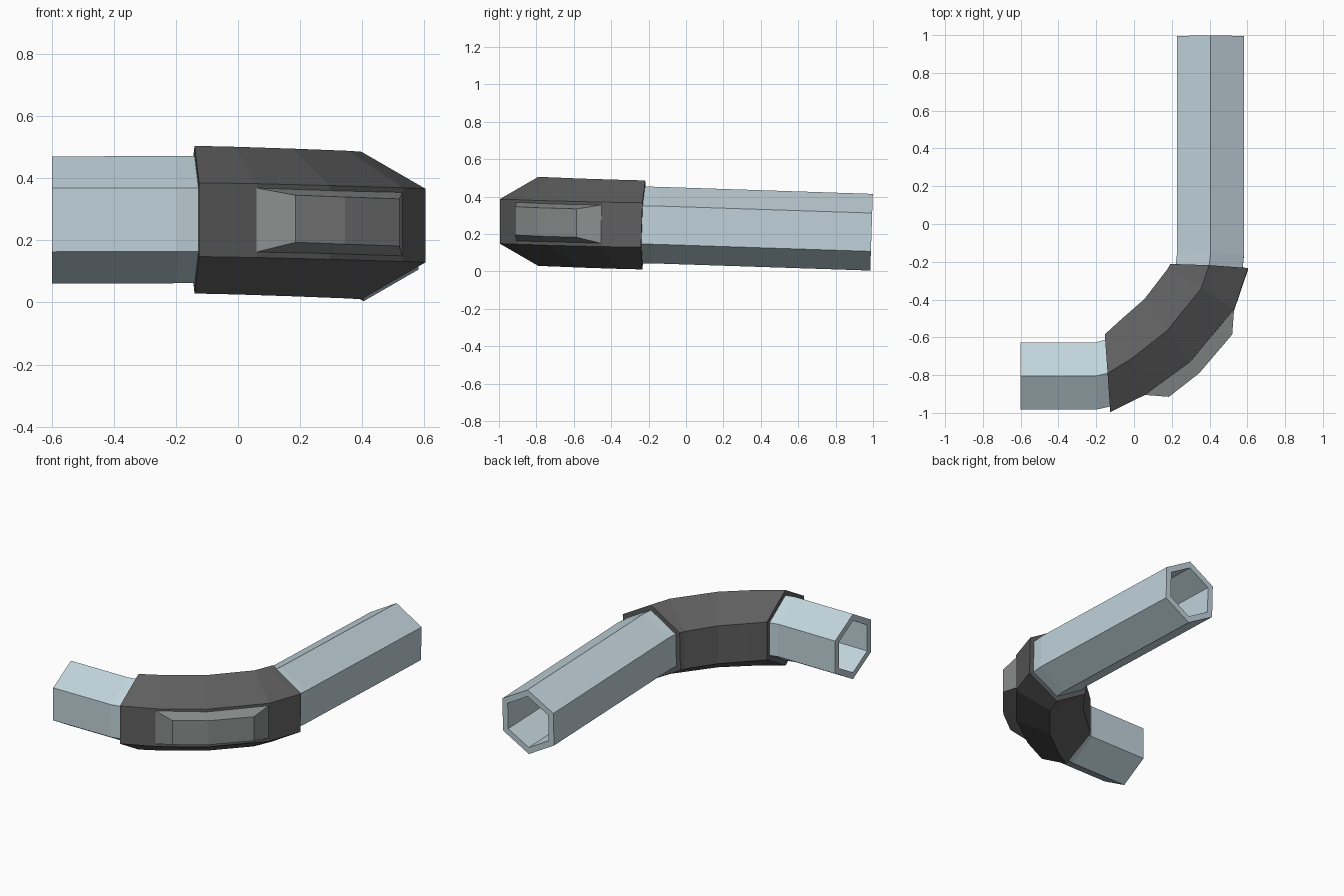
import bpy, math
from mathutils import Vector

if "Cube" in bpy.data.objects:
    bpy.data.objects.remove(bpy.data.objects["Cube"])


def material(name, rgb):
    m = bpy.data.materials.new(name)
    m.diffuse_color = (*rgb, 1)
    m.use_nodes = True
    m.node_tree.nodes["Principled BSDF"].inputs["Base Color"].default_value = m.diffuse_color
    return m


BLUE = material("pale blue grey", (0.53, 0.65, 0.70))
DARK = material("dark grey", (0.115, 0.115, 0.115))
GREY = material("mid grey", (0.27, 0.28, 0.275))


def make_object(name, verts, faces, mat):
    me = bpy.data.meshes.new(name)
    me.from_pydata([tuple(v) for v in verts], [], faces)
    me.materials.append(mat)
    ob = bpy.data.objects.new(name, me)
    bpy.context.collection.objects.link(ob)
    return ob


def hex_tube(name, stations, r_out, r_in, mat):
    """Hollow hexagonal tube through stations (x, y, z, outward angle, tilt)."""
    n, verts, faces = 6, [], []
    for x, y, z, ang, tilt in stations:
        a = math.radians(ang)
        side = Vector((math.cos(a), math.sin(a), 0))
        up = Vector((0, tilt, 1)).normalized()
        for r in (r_out, r_in):
            for k in range(n):
                t = k * math.tau / n
                verts.append(Vector((x, y, z)) + r * (math.sin(t) * side + math.cos(t) * up))
    w = 2 * n
    last = (len(stations) - 1) * w
    for k in range(n):
        j = (k + 1) % n
        for i in range(len(stations) - 1):
            b = i * w
            faces.append((b + k, b + w + k, b + w + j, b + j))
            faces.append((b + n + k, b + n + j, b + w + n + j, b + w + n + k))
        faces.append((k, j, n + j, n + k))
        faces.append((last + k, last + n + k, last + n + j, last + j))
    return make_object(name, verts, faces, mat)


# Bend centre line shared by the sleeve and the pipe
bend = [(-0.14, -0.79, 0.267, -86, 0),
        (-0.01, -0.71, 0.264, -70, 0),
        (0.175, -0.565, 0.258, -54.5, 0),
        (0.355, -0.345, 0.251, -31, 0.015),
        (0.398, -0.226, 0.248, -3, 0.033)]

# Elbow sleeve
hex_tube("elbow_sleeve", bend, 0.238, 0.19, DARK)

# Pipe running through the sleeve
start = [(-0.60, -0.805, 0.266, -90, 0), (-0.20, -0.804, 0.267, -89, 0)]
end = [(0.405, -0.16, 0.247, 0, 0.033), (0.405, 0.992, 0.209, 0, 0.033)]
hex_tube("pipe", start + bend + end, 0.205, 0.163, BLUE)

# Raised grip plate on the outside of the bend
base = [(0.06, -0.905, 0.266), (0.29, -0.73, 0.259), (0.53, -0.45, 0.252)]
raised = [(0.185, -0.915, 0.270), (0.345, -0.79, 0.264), (0.52, -0.585, 0.258)]
verts, faces = [], []
for b, t in zip(base, raised):
    verts += [(b[0], b[1], b[2] - 0.103), (t[0], t[1], t[2] - 0.076),
              (t[0], t[1], t[2] + 0.076), (b[0], b[1], b[2] + 0.103)]
for i in (0, 4):
    for k in range(3):
        faces.append((i + k, i + 4 + k, i + 5 + k, i + 1 + k))
faces += [(0, 1, 2, 3), (11, 10, 9, 8)]
make_object("grip_plate", verts, faces, GREY)
